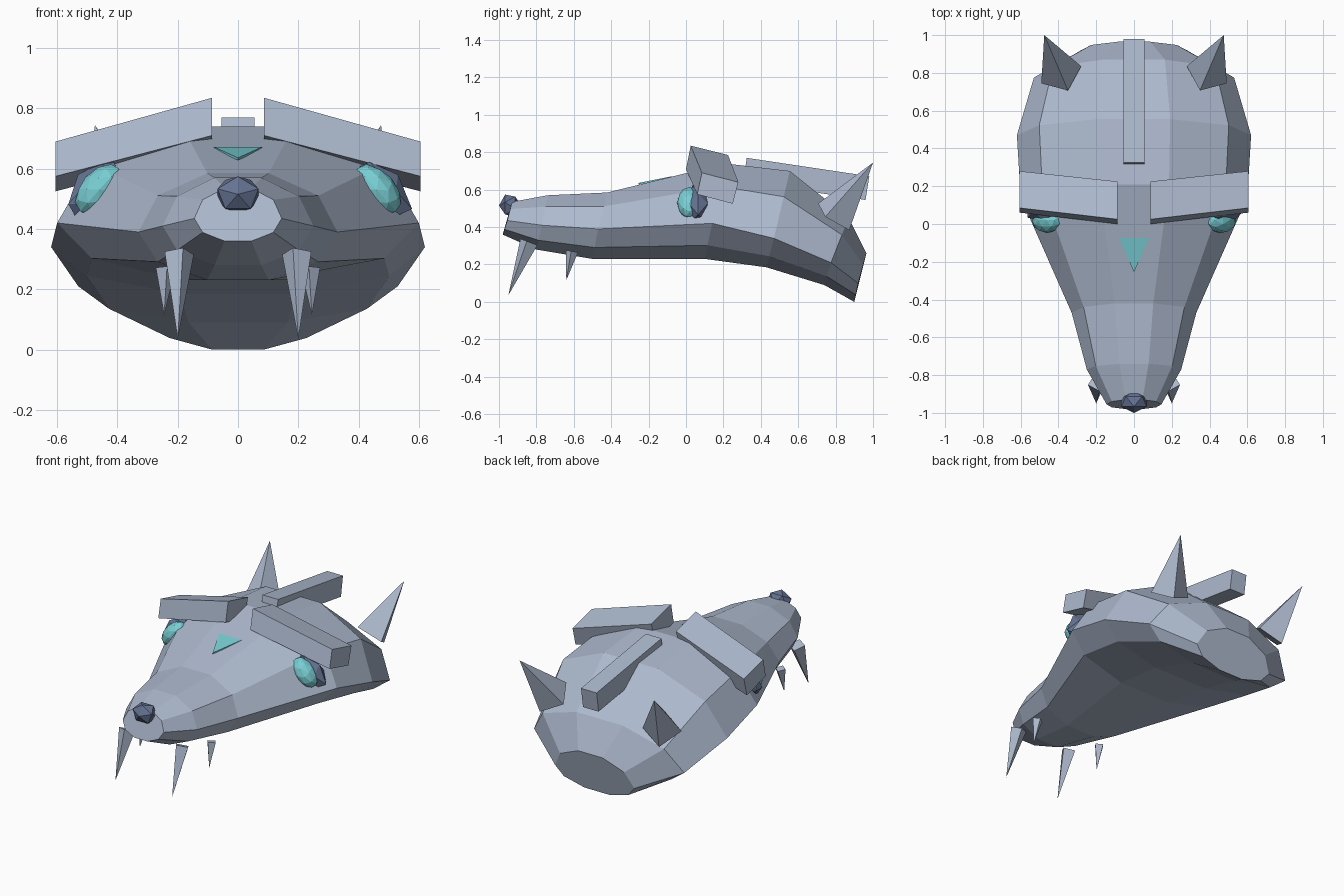
import bpy, bmesh, math
from mathutils import Matrix, Vector

if "Cube" in bpy.data.objects:
    bpy.data.objects.remove(bpy.data.objects["Cube"])


def material(name, rgb):
    m = bpy.data.materials.new(name)
    m.diffuse_color = (*rgb, 1)
    m.use_nodes = True
    m.node_tree.nodes["Principled BSDF"].inputs["Base Color"].default_value = m.diffuse_color
    return m


HIDE = material("blue_grey_hide", (0.42, 0.49, 0.62))
TEAL = material("glowing_teal", (0.19, 0.62, 0.66))
SLATE = material("dark_slate", (0.13, 0.17, 0.29))


def finish(name, bm, mat):
    bmesh.ops.recalc_face_normals(bm, faces=bm.faces[:])
    me = bpy.data.meshes.new(name)
    bm.to_mesh(me)
    bm.free()
    me.materials.append(mat)
    ob = bpy.data.objects.new(name, me)
    bpy.context.collection.objects.link(ob)
    return ob


def hull(name, pts, mat):
    bm = bmesh.new()
    for p in pts:
        bm.verts.new(p)
    bmesh.ops.convex_hull(bm, input=bm.verts[:])
    bmesh.ops.dissolve_limit(bm, angle_limit=0.02, verts=bm.verts[:], edges=bm.edges[:])
    return finish(name, bm, mat)


def spike(name, base, tip, radius, turn=0.0):
    """Four-sided cone from a base centre to a tip."""
    base, tip = Vector(base), Vector(tip)
    axis = tip - base
    bm = bmesh.new()
    mat = (Matrix.Translation((base + tip) / 2)
           @ axis.to_track_quat('Z', 'Y').to_matrix().to_4x4()
           @ Matrix.Rotation(turn, 4, 'Z'))
    bmesh.ops.create_cone(bm, cap_ends=True, segments=4, radius1=radius, radius2=0,
                          depth=axis.length, matrix=mat)
    return finish(name, bm, HIDE)


def ball(name, centre, scale, rot, subdiv, mat):
    bm = bmesh.new()
    m = Matrix.Translation(centre) @ rot[0] @ Matrix.Diagonal((*scale, 1)) @ rot[1]
    bmesh.ops.create_icosphere(bm, subdivisions=subdiv, radius=1, matrix=m)
    return finish(name, bm, mat)


# Head: ten-sided sheared rings, each (half width, bottom yz, side yz, top yz)
rings = [
    (0.145, (-0.98, 0.36), (-0.955, 0.435), (-0.93, 0.535)),
    (0.25, (-0.80, 0.28), (-0.77, 0.41), (-0.74, 0.57)),
    (0.33, (-0.50, 0.23), (-0.47, 0.39), (-0.42, 0.585)),
    (0.60, (0.10, 0.23), (0.14, 0.42), (0.21, 0.74)),
    (0.62, (0.43, 0.185), (0.47, 0.34), (0.555, 0.70)),
    (0.53, (0.74, 0.09), (0.775, 0.21), (0.87, 0.45)),
    (0.28, (0.90, 0.0), (0.92, 0.10), (0.965, 0.26)),
]
bm = bmesh.new()
loops = []
for w, low, mid, top in rings:
    loop = []
    for k in range(10):
        a = math.radians(36 * k)
        s = math.sin(a) / math.sin(math.radians(72))
        end = top if s > 0 else low
        y, z = (mid[i] + (end[i] - mid[i]) * abs(s) for i in (0, 1))
        loop.append(bm.verts.new((w * math.cos(a), y, z)))
    loops.append(loop)
for a, b in zip(loops, loops[1:]):
    for k in range(10):
        n = (k + 1) % 10
        bm.faces.new((a[k], a[n], b[n], b[k]))
bm.faces.new(loops[0])
bm.faces.new(loops[-1])
finish("head", bm, HIDE)

# Crest bar along the top of the skull
hull("crest", [(x, y, z) for x in (-0.055, 0.055) for y, z in
               ((0.325, 0.77), (0.98, 0.672), (0.96, 0.545), (0.305, 0.643))], HIDE)

# Forehead gem plate
hull("forehead_gem", [(-0.08, -0.075, 0.672), (0.08, -0.075, 0.672), (0, -0.255, 0.636),
                      (-0.08, -0.075, 0.664), (0.08, -0.075, 0.664), (0, -0.255, 0.628)], TEAL)

# Nose, one corner pointing forward
ball("nose", (0, -0.94, 0.515), (0.08, 0.06, 0.066),
     (Matrix.Identity(4), Matrix.Rotation(math.pi / 2, 4, 'X') @ Matrix.Rotation(math.pi / 2, 4, 'Z')),
     1, SLATE)

for s, side in ((-1, "left"), (1, "right")):
    # Heavy brow: inner end sits higher and further forward
    inner = [(0.025, 0.835), (0.225, 0.785), (0.19, 0.66), (0.0, 0.71)]
    outer = [(0.085, 0.69), (0.28, 0.64), (0.25, 0.525), (0.06, 0.575)]
    hull(side + "_brow", [(s * 0.087, y, z) for y, z in inner]
         + [(s * 0.605, y, z) for y, z in outer], HIDE)

    # Eye and the dark socket behind it, slanting down and outwards
    slant = Matrix.Rotation(s * math.radians(48), 4, 'Y')
    ball(side + "_eye", (s * 0.46, 0.02, 0.53), (0.10, 0.068, 0.062),
         (slant, Matrix.Identity(4)), 2, TEAL)
    ball(side + "_eye_socket", (s * 0.475, 0.065, 0.53), (0.13, 0.06, 0.075),
         (slant, Matrix.Identity(4)), 1, SLATE)

    # Horn and fangs
    spike(side + "_horn", (s * 0.385, 0.79, 0.455), (s * 0.475, 1.0, 0.745), 0.115)
    spike(side + "_front_fang", (s * 0.195, -0.84, 0.32), (s * 0.20, -0.95, 0.035), 0.05, 0.3 * s)
    spike(side + "_rear_fang", (s * 0.24, -0.61, 0.27), (s * 0.245, -0.64, 0.115), 0.033, 0.3 * s)
